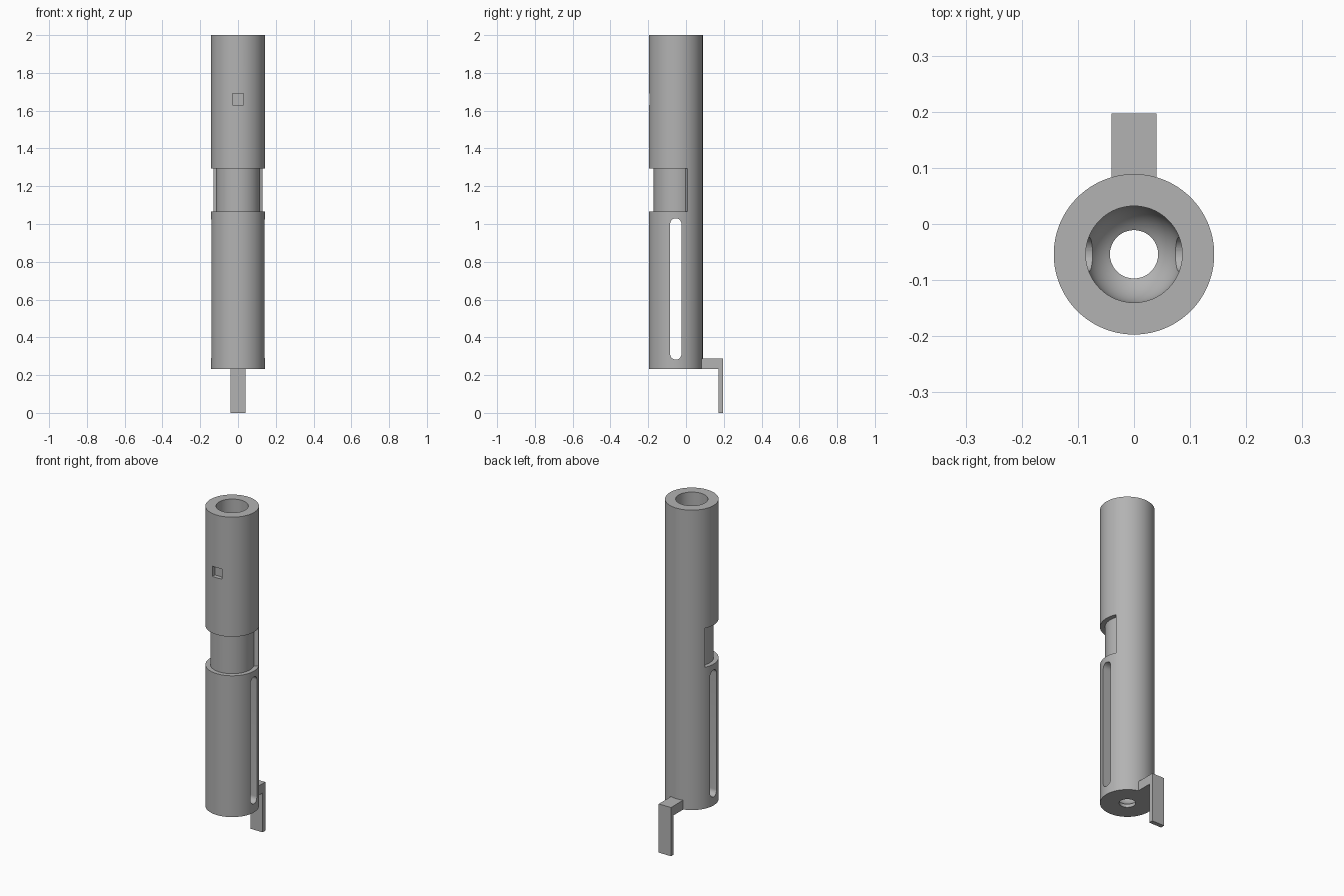
import bpy
import bmesh
from math import sin, cos, pi, radians

cube = bpy.data.objects.get("Cube")
if cube:
    bpy.data.objects.remove(cube, do_unlink=True)

CY = -0.054            # tube axis position in y
R_OUT, R_NECK, R_BORE, R_HOLE = 0.143, 0.117, 0.086, 0.043
Z_LOW, Z_TOP = 0.232, 2.0

grey = bpy.data.materials.new("plain grey")
grey.use_nodes = True
colour = (0.45, 0.45, 0.45, 1)
grey.diffuse_color = colour
grey.node_tree.nodes["Principled BSDF"].inputs["Base Color"].default_value = colour


def make_object(name, bm):
    bmesh.ops.recalc_face_normals(bm, faces=bm.faces)
    mesh = bpy.data.meshes.new(name)
    bm.to_mesh(mesh)
    bm.free()
    mesh.materials.append(grey)
    obj = bpy.data.objects.new(name, mesh)
    bpy.context.collection.objects.link(obj)
    return obj


def prism(name, outline, offset):
    """Extrude a closed outline of 3D points along offset."""
    bm = bmesh.new()
    face = bm.faces.new([bm.verts.new(p) for p in outline])
    new = bmesh.ops.extrude_face_region(bm, geom=[face])["geom"]
    verts = [g for g in new if isinstance(g, bmesh.types.BMVert)]
    bmesh.ops.translate(bm, verts=verts, vec=offset)
    return make_object(name, bm)


def lathe(name, profile, steps=128):
    """Revolve a closed (radius, z) profile about the tube axis."""
    bm = bmesh.new()
    rings = []
    for i in range(steps):
        a = 2 * pi * i / steps
        rings.append([bm.verts.new((r * cos(a), CY + r * sin(a), z)) for r, z in profile])
    n = len(profile)
    for i in range(steps):
        a, b = rings[i], rings[(i + 1) % steps]
        for j in range(n):
            k = (j + 1) % n
            bm.faces.new((a[j], b[j], b[k], a[k]))
    return make_object(name, bm)


def cut(target, cutter):
    """Subtract the cutter, then remove it."""
    mod = target.modifiers.new("cut", "BOOLEAN")
    mod.operation, mod.solver, mod.object = "DIFFERENCE", "EXACT", cutter
    bpy.context.view_layer.update()
    graph = bpy.context.evaluated_depsgraph_get()
    mesh = bpy.data.meshes.new_from_object(target.evaluated_get(graph))
    target.modifiers.clear()
    target.data = mesh
    bpy.data.objects.remove(cutter, do_unlink=True)


# Tube with a bore ending in a rounded floor and a small drain hole
z_ball = 0.326
floor_angle = math_end = pi / 3
profile = [(R_HOLE, Z_LOW), (R_OUT, Z_LOW), (R_OUT, Z_TOP), (R_BORE, Z_TOP)]
for i in range(13):
    a = floor_angle * i / 12
    profile.append((R_BORE * cos(a), z_ball - R_BORE * sin(a)))
tube = lathe("tube_body", profile)

# Neck groove around the front, ending in radial walls
start, end = radians(154), radians(386)
angles = [start + (end - start) * i / 80 for i in range(81)]
arc = [(0.2 * cos(a), CY + 0.2 * sin(a), 1.065) for a in angles]
arc += [(R_NECK * cos(a), CY + R_NECK * sin(a), 1.065) for a in reversed(angles)]
cut(tube, prism("groove_cutter", arc, (0, 0, 0.23)))

# Long round-ended slot through both sides
r = 0.03
slot = []
for centre, first in ((1.0, 0), (0.312, pi)):
    for i in range(17):
        a = first + pi * i / 16
        slot.append((-0.3, CY + r * cos(a), centre + r * sin(a)))
cut(tube, prism("slot_cutter", slot, (0.6, 0, 0)))

# Small square pocket in the front
s = 0.03
square = [(x, -0.3, 1.66 + z) for x, z in ((-s, -s), (s, -s), (s, s), (-s, s))]
cut(tube, prism("pocket_cutter", square, (0, 0.128, 0)))

# Bent bracket at the back of the base
bracket = [(-0.04, y, z) for y, z in ((0.06, Z_LOW), (0.172, Z_LOW), (0.172, 0),
                                      (0.197, 0), (0.197, 0.287), (0.06, 0.287))]
prism("rear_bracket", bracket, (0.08, 0, 0))

# Smooth round walls, crisp edges
bpy.ops.object.select_all(action="DESELECT")
tube.select_set(True)
bpy.context.view_layer.objects.active = tube
bpy.ops.object.shade_smooth_by_angle(angle=radians(25))
